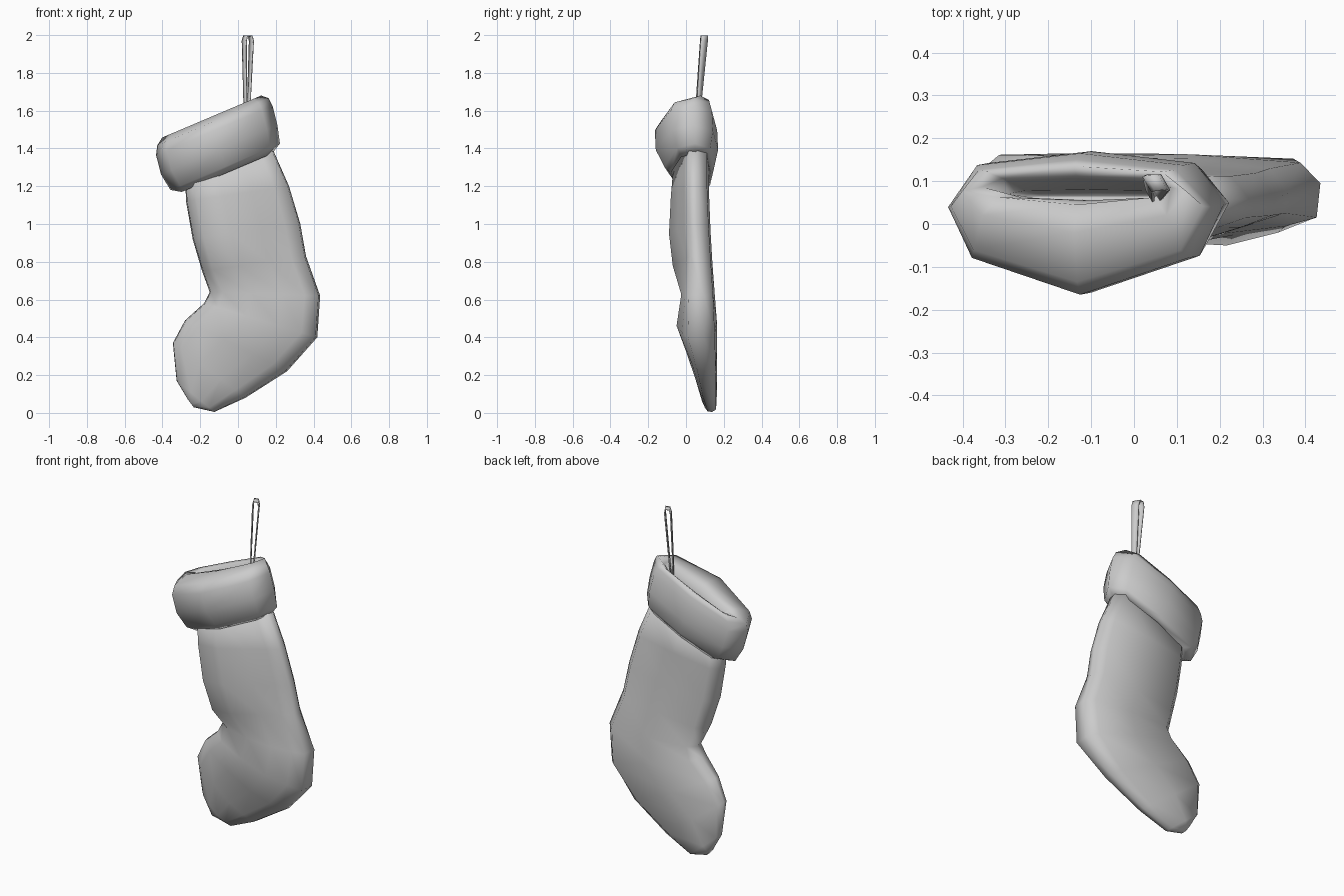
import bpy, bmesh
from mathutils import Vector


def loft(name, rings, closed=True, cap_start=False, cap_end=False):
    """Skin a list of equal-length point rings."""
    bm = bmesh.new()
    vs = [[bm.verts.new(p) for p in r] for r in rings]
    n = len(vs[0])
    for a, b in zip(vs, vs[1:]):
        for i in range(n if closed else n - 1):
            j = (i + 1) % n
            bm.faces.new((a[i], a[j], b[j], b[i]))
    if cap_start:
        bm.faces.new(vs[0])
    if cap_end:
        bm.faces.new(vs[-1])
    bmesh.ops.recalc_face_normals(bm, faces=bm.faces)
    me = bpy.data.meshes.new(name)
    bm.to_mesh(me)
    bm.free()
    for p in me.polygons:
        p.use_smooth = True
    ob = bpy.data.objects.new(name, me)
    bpy.context.collection.objects.link(ob)
    return ob


# Stocking body: left x, z, right x, z, front y, back y, right front edge y
sections = [
    (-0.28, 1.25, 0.16, 1.45, -0.065, 0.12, 0.015),
    (-0.275, 1.12, 0.27, 1.20, -0.08, 0.122, 0.015),
    (-0.24, 0.92, 0.33, 1.00, -0.09, 0.13, 0.02),
    (-0.19, 0.75, 0.36, 0.83, -0.07, 0.14, 0.025),
    (-0.15, 0.64, 0.435, 0.62, -0.025, 0.152, 0.015),
    (-0.18, 0.58, 0.42, 0.40, -0.05, 0.163, 0.01),
    (-0.28, 0.49, 0.26, 0.22, 0.005, 0.165, 0.06),
    (-0.345, 0.37, 0.04, 0.08, 0.05, 0.165, 0.09),
    (-0.325, 0.17, -0.125, 0.005, 0.085, 0.163, 0.115),
    (-0.265, 0.07, -0.235, 0.03, 0.105, 0.15, 0.12),
]
# Cross-sections: the leg bulges on its left, the foot in its middle
leg_front = [(.01, .45), (.10, .1), (.36, 0), (.64, .2)]
foot_front = [(.01, .5), (.12, .22), (.38, .04), (.66, 0)]
back = [(1, .68), (.92, .95), (.5, 1), (.08, .97), (0, .75)]


def section(i, lx, lz, rx, rz, f, b, edge):
    def at(t, y):
        return (lx + (rx - lx) * t, y, lz + (rz - lz) * t)
    front = leg_front if i < 4 else foot_front
    ring = [at(t, f + (b - f) * s) for t, s in front]
    ring.append(at(.86, f + (edge - f) * (.75 if i < 4 else .5)))
    ring.append(at(.985, edge))
    return ring + [at(t, f + (b - f) * s) for t, s in back]


loft("stocking_body", [section(i, *s) for i, s in enumerate(sections)],
     cap_start=True, cap_end=True)

# Tilted, padded cuff: height, centre shift, half length, front y, back y
U, W = Vector((.92, 0, .39)), Vector((-.39, 0, .92))
origin = Vector((-0.1, 0, 1.425))
cuff_rings = [
    (-.11, -.02, .22, -.05, .10),
    (-.158, -.022, .26, -.08, .13),
    (-.125, -.018, .315, -.115, .15),
    (-.03, -.012, .335, -.16, .17),
    (.075, .004, .335, -.165, .165),
    (.12, .015, .32, -.135, .15),
    (.148, .02, .285, -.02, .135),
    (.135, .02, .24, .045, .112),
    (.06, .015, .20, .055, .08),
    (-.04, .01, .19, .055, .068),
]
cuff_shape = [(-1, 0), (-.82, -.58), (0, -1), (.82, -.58),
              (1, 0), (.78, .78), (0, 1), (-.78, .78)]
cuff = []
for w, shift, half, f, b in cuff_rings:
    mid = f + (b - f) * .62
    cuff.append([origin + U * (shift + half * cu) + W * w
                 + Vector((0, mid + cv * ((mid - f) if cv < 0 else (b - mid)), 0))
                 for cu, cv in cuff_shape])
loft("cuff", cuff, cap_end=True)

# Hanging ribbon loop, turned edge-on to the back left: x, z, centre y, half width
path = [(.042, 1.56, .06, .012), (.038, 1.66, .066, .014), (.033, 1.97, .094, .021),
        (.04, 1.996, .096, .021), (.064, 1.996, .098, .021), (.071, 1.97, .096, .021),
        (.058, 1.66, .07, .014), (.05, 1.56, .06, .012)]
loop = loft("hanging_loop", [[(x + h * .5, y - h * .87, z), (x - h * .5, y + h * .87, z)]
                             for x, z, y, h in path], closed=False)
mod = loop.modifiers.new("thickness", 'SOLIDIFY')
mod.thickness = 0.007
mod.offset = 0
